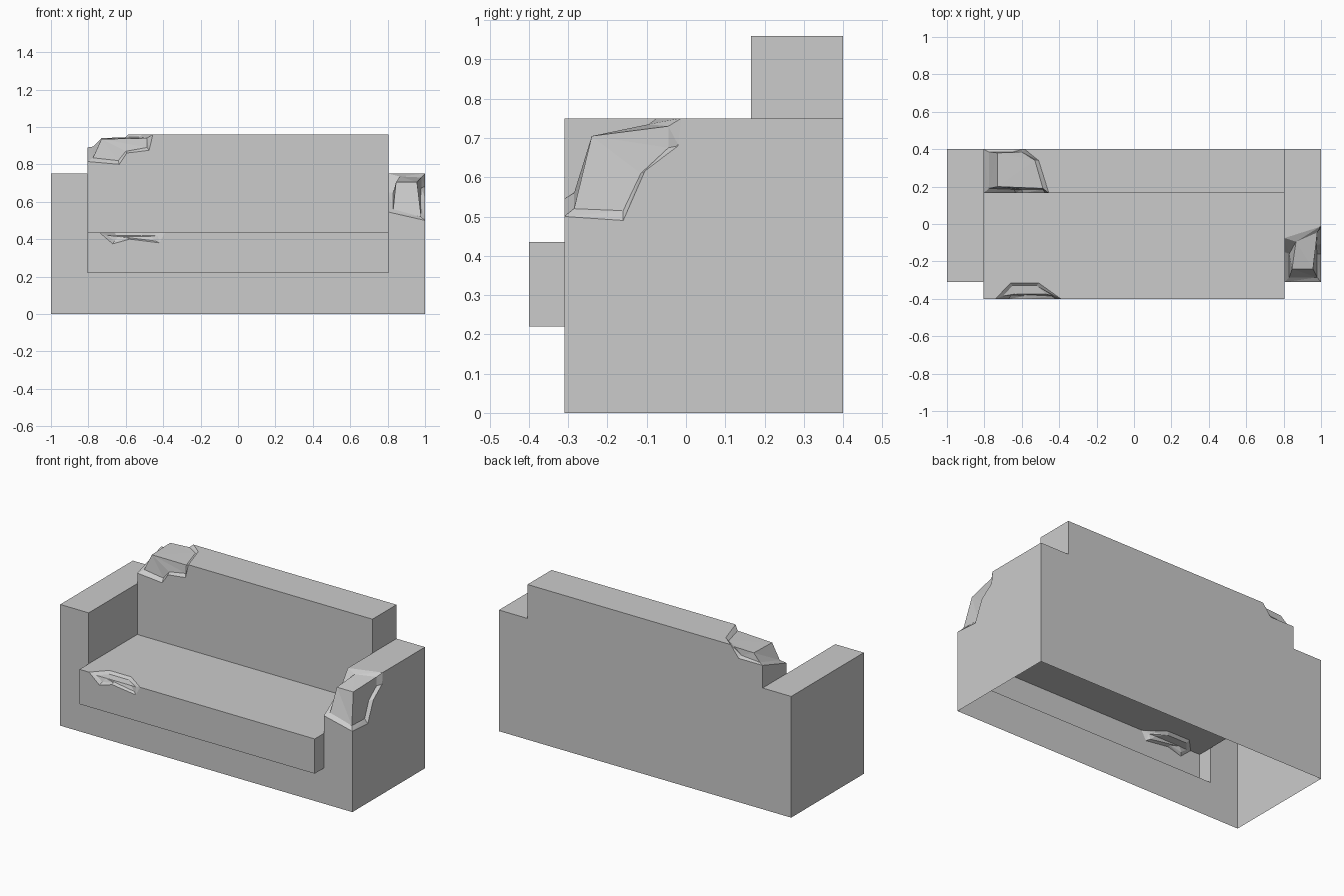
import bpy, bmesh
from mathutils import Vector

if "Cube" in bpy.data.objects:
    bpy.data.objects.remove(bpy.data.objects["Cube"])


def add_object(name, bm):
    bmesh.ops.recalc_face_normals(bm, faces=bm.faces)
    me = bpy.data.meshes.new(name)
    bm.to_mesh(me)
    bm.free()
    ob = bpy.data.objects.new(name, me)
    bpy.context.collection.objects.link(ob)
    return ob


def extrude(name, start, step):
    """Prism from a planar 3D outline pushed along a vector."""
    bm = bmesh.new()
    f = bm.faces.new([bm.verts.new(p) for p in start])
    g = bmesh.ops.extrude_face_region(bm, geom=[f], use_keep_orig=True)
    bmesh.ops.translate(bm, vec=step, verts=[v for v in g["geom"] if isinstance(v, bmesh.types.BMVert)])
    return add_object(name, bm)


def tear(name, rim, ridge, far):
    """Cutter for a torn edge. rim rows: point on surface, point on core, ridge index."""
    bm = bmesh.new()
    outer, inner, owner = [], [], [r[2] for r in rim]
    for a, b, _ in rim:
        a, b = Vector(a), Vector(b)
        outer.append(bm.verts.new(a + (a - b) * 0.05))
        inner.append(bm.verts.new(b))
    n = len(rim)
    for ring, tips in ((inner, ridge), (outer, far)):
        tip = [bm.verts.new(p) for p in tips]
        for i in range(n):
            j = (i + 1) % n
            bm.faces.new((ring[i], ring[j], tip[owner[i]]))
            if owner[i] != owner[j]:
                bm.faces.new((ring[j], tip[owner[j]], tip[owner[i]]))
    for i in range(n):
        j = (i + 1) % n
        quad = (outer[i], outer[j], inner[j], inner[i])
        bm.faces.new((quad[0], quad[1], quad[2]))
        bm.faces.new((quad[0], quad[2], quad[3]))
    return add_object(name, bm)


def combine(target, other, operation):
    m = target.modifiers.new(operation, 'BOOLEAN')
    m.operation, m.solver, m.object = operation, 'EXACT', other
    bpy.context.view_layer.objects.active = target
    bpy.ops.object.modifier_apply(modifier=m.name)
    bpy.data.objects.remove(other, do_unlink=True)


# Frame with both arms (front profile), seat and back (side profile)
W = 0.805
half = [(1, 0), (1, 0.75), (W, 0.75), (W, 0.435)]
profile = half + [(-x, z) for x, z in reversed(half)]
sofa = extrude("sofa", [(x, -0.31, z) for x, z in profile], (0, 0.71, 0))
side = [(-0.4, 0.22), (-0.4, 0.435), (0.165, 0.435), (0.165, 0.96), (0.4, 0.96), (0.4, 0.22)]
cushion = extrude("seat_and_back", [(-W, y, z) for y, z in side], (2 * W, 0, 0))
combine(sofa, cushion, 'UNION')

# Torn front end of the right arm
arm = tear("arm_tear", [
    ((1, -0.31, 0.50), (0.979, -0.285, 0.52), 0),
    ((1, -0.16, 0.49), (0.979, -0.16, 0.515), 0),
    ((1, -0.105, 0.615), (0.975, -0.115, 0.61), 0),
    ((1, -0.02, 0.68), (0.98, -0.045, 0.675), 0),
    ((1, -0.012, 0.75), (0.98, -0.045, 0.73), 0),
    ((W, -0.075, 0.75), (0.866, -0.095, 0.735), 1),
    ((W, -0.15, 0.65), (0.83, -0.16, 0.65), 1),
    ((W, -0.31, 0.545), (0.83, -0.285, 0.56), 1)],
    [(0.957, -0.24, 0.705), (0.845, -0.24, 0.705)],
    [(1.1, -0.5, 0.9), (0.7, -0.5, 0.9)])

# Torn top left corner of the back
back = tear("back_tear", [
    ((-W, 0.165, 0.815), (-0.775, 0.19, 0.835), 0),
    ((-0.635, 0.165, 0.80), (-0.64, 0.185, 0.82), 0),
    ((-0.595, 0.165, 0.86), (-0.60, 0.185, 0.87), 0),
    ((-0.475, 0.165, 0.875), (-0.487, 0.185, 0.89), 0),
    ((-0.455, 0.165, 0.96), (-0.487, 0.19, 0.94), 0),
    ((-0.51, 0.34, 0.96), (-0.53, 0.34, 0.945), 1),
    ((-0.585, 0.4, 0.96), (-0.60, 0.385, 0.945), 1),
    ((-0.64, 0.4, 0.89), (-0.65, 0.385, 0.905), 1),
    ((-W, 0.4, 0.89), (-0.775, 0.385, 0.895), 1)],
    [(-0.73, 0.2, 0.935), (-0.73, 0.38, 0.94)],
    [(-0.9, 0.05, 1.1), (-0.9, 0.5, 1.1)])

# Torn front edge of the seat
seat = tear("seat_tear", [
    ((-0.74, -0.4, 0.435), (-0.70, -0.385, 0.42), 0),
    ((-0.67, -0.4, 0.375), (-0.66, -0.385, 0.39), 0),
    ((-0.58, -0.4, 0.40), (-0.58, -0.385, 0.405), 0),
    ((-0.42, -0.4, 0.38), (-0.44, -0.385, 0.39), 1),
    ((-0.39, -0.4, 0.435), (-0.43, -0.385, 0.42), 1),
    ((-0.51, -0.315, 0.435), (-0.52, -0.33, 0.42), 1),
    ((-0.66, -0.315, 0.435), (-0.65, -0.33, 0.42), 0)],
    [(-0.64, -0.375, 0.415), (-0.47, -0.375, 0.415)],
    [(-0.65, -0.5, 0.5), (-0.45, -0.5, 0.5)])

for cutter in (arm, back, seat):
    combine(sofa, cutter, 'DIFFERENCE')

# Open underside
bm = bmesh.new()
bm.from_mesh(sofa.data)
under = [f for f in bm.faces if all(v.co.z < 0.001 for v in f.verts)]
bmesh.ops.delete(bm, geom=under, context='FACES')
bm.to_mesh(sofa.data)
bm.free()
